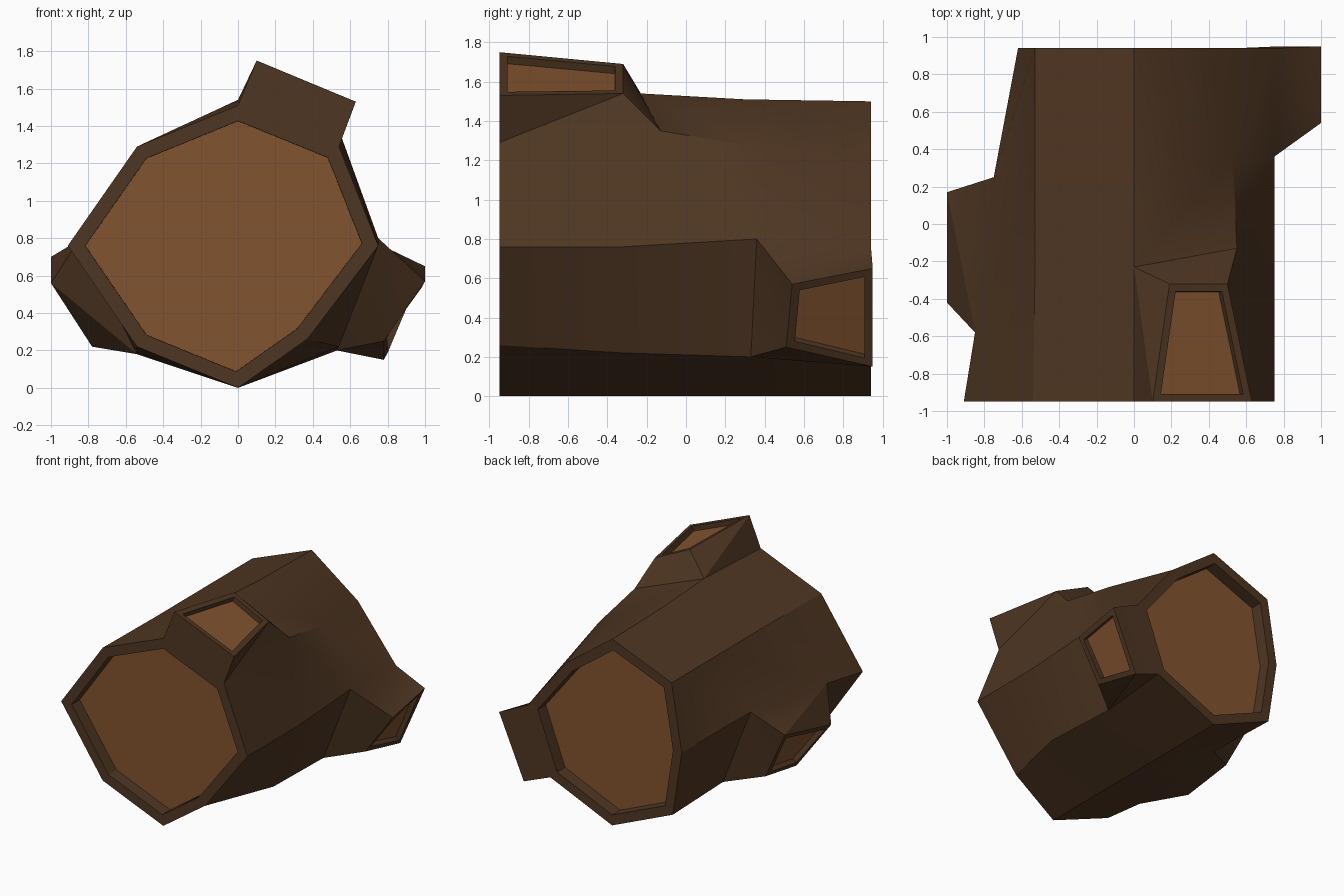
import bpy
import bmesh
import math

old = bpy.data.objects.get("Cube")
if old:
    bpy.data.objects.remove(old, do_unlink=True)


def make_material(name, colour):
    mat = bpy.data.materials.new(name)
    mat.use_nodes = True
    mat.diffuse_color = (*colour, 1)
    node = mat.node_tree.nodes["Principled BSDF"]
    node.inputs["Base Color"].default_value = (*colour, 1)
    node.inputs["Roughness"].default_value = 1
    return mat


BARK, WOOD = range(2)
materials = [
    make_material("dark bark", (0.078, 0.037, 0.016)),
    make_material("cut wood", (0.225, 0.088, 0.029)),
]

FRONT, BACK = -0.95, 0.94

# Ridges along the trunk: two middle y positions, x from front to back, z from front to back
ridges = {
    "top": ((-0.23, 0.3), (0, 0, 0, 0), (1.51, 1.54, 1.51, 1.5)),
    "upper_left": ((-0.13, 0.35), (0.54, 0.55, 0.53, 0.41), (1.29, 1.35, 1.27, 1.2)),
    "left": ((-0.32, 0.36), (0.75, 0.75, 0.75, 0.75), (0.76, 0.76, 0.8, 0.77)),
    "lower_left": ((-0.32, 0.33), (0.37, 0.54, 0.53, 0.55), (0.26, 0.22, 0.2, 0.24)),
    "bottom": ((-0.4, 0.3), (0, 0, 0, 0), (0, 0, 0, 0)),
    "lower_right": ((-0.58, 0.3), (-0.54, -0.54, -0.54, -0.54), (0.22, 0.18, 0.25, 0.23)),
    "right": ((-0.58, 0.25), (-0.91, -0.85, -0.75, -0.62), (0.76, 0.79, 0.85, 0.75)),
    "upper_right": ((-0.3, 0.3), (-0.54, -0.53, -0.53, -0.53), (1.29, 1.29, 1.29, 1.29)),
}
names = list(ridges)

bm = bmesh.new()

# Trunk vertices
rails = {}
for name, (middle, xs, zs) in ridges.items():
    ys = (FRONT, *middle, BACK)
    rails[name] = [bm.verts.new(point) for point in zip(xs, ys, zs)]

# Branch stumps: (first ridge, section) and the rim corners in the order
# first ridge front, first ridge back, second ridge back, second ridge front
stumps = {
    ("top", 0): ((0.1, FRONT, 1.75), (0.19, -0.32, 1.69),
                 (0.5, -0.32, 1.54), (0.63, FRONT, 1.53)),
    ("left", 2): ((1.0, 0.54, 0.57), (1.0, 0.95, 0.65),
                  (0.78, 0.95, 0.15), (0.78, 0.51, 0.25)),
    ("lower_right", 1): ((-0.78, -0.29, 0.22), (-0.8, 0.13, 0.3),
                         (-1.0, 0.17, 0.7), (-1.0, -0.42, 0.56)),
}

# Trunk sides, with a stump grown out of the chosen sections
stump_ends = []
for i, name in enumerate(names):
    a, b = rails[name], rails[names[(i + 1) % len(names)]]
    for s in range(3):
        base = [a[s], a[s + 1], b[s + 1], b[s]]
        corners = stumps.get((name, s))
        if corners is None:
            bm.faces.new(base)
            continue
        rim = [bm.verts.new(c) for c in corners]
        for k in range(4):
            n = (k + 1) % 4
            bm.faces.new((base[k], base[n], rim[k]))
            bm.faces.new((base[n], rim[n], rim[k]))
        stump_ends.append(bm.faces.new(rim))

# Sawn ends of the trunk
trunk_ends = [bm.faces.new([rails[n][s] for n in names]) for s in (0, -1)]
bmesh.ops.recalc_face_normals(bm, faces=bm.faces)


def recess(faces, thickness, depth):
    """Inset each end into a bark rim and sink the cut wood."""
    bmesh.ops.inset_individual(bm, faces=faces, thickness=thickness,
                               use_even_offset=True)
    bmesh.ops.inset_individual(bm, faces=faces, thickness=0.001, depth=-depth,
                               use_even_offset=True)
    for face in faces:
        face.material_index = WOOD


recess(trunk_ends, 0.077, 0.1)
recess(stump_ends, 0.041, 0.04)

mesh = bpy.data.meshes.new("log")
bm.to_mesh(mesh)
bm.free()
for mat in materials:
    mesh.materials.append(mat)
log = bpy.data.objects.new("log", mesh)
bpy.context.collection.objects.link(log)

# Soft bark between the hard ridges
mesh.shade_smooth()
mesh.set_sharp_from_angle(angle=math.radians(30))
